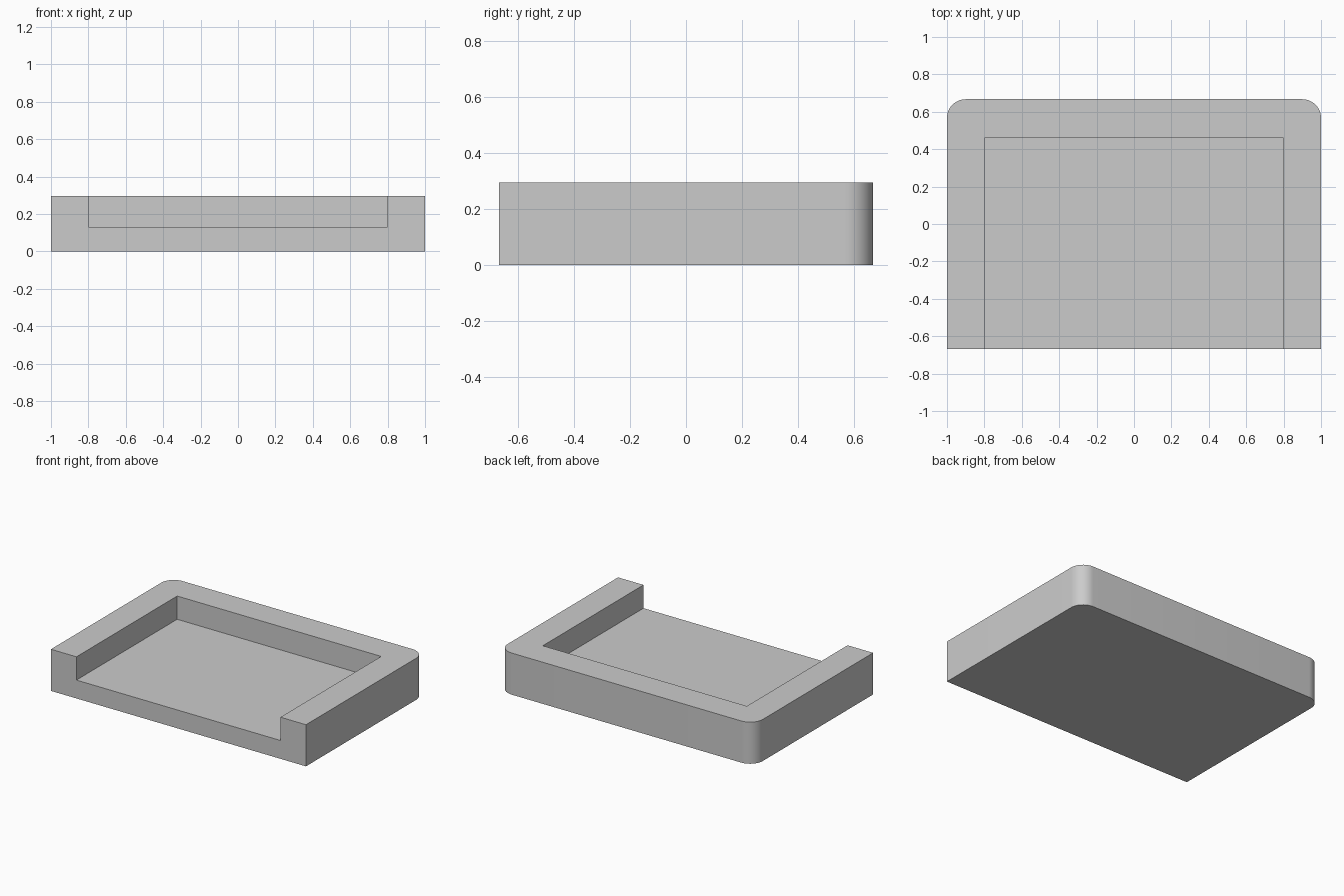
import bpy, bmesh, math

W, D, H = 1.0, 0.667, 0.295      # half width, half depth, height
RIM, FLOOR, R = 0.2, 0.13, 0.1   # rim width, recess floor height, corner radius
STEPS = 12

cube = bpy.data.objects.get("Cube")
if cube:
    bpy.data.objects.remove(cube, do_unlink=True)

grey = bpy.data.materials.new("plain grey")
grey.use_nodes = True
colour = (0.6, 0.6, 0.6, 1)
grey.diffuse_color = colour
grey.node_tree.nodes["Principled BSDF"].inputs["Base Color"].default_value = colour


def prism(name, outline, z0, z1):
    """Extrude a flat outline from z0 up to z1."""
    bm = bmesh.new()
    base = bm.faces.new([bm.verts.new((x, y, z0)) for x, y in outline])
    top = bmesh.ops.extrude_face_region(bm, geom=[base])["geom"]
    verts = [v for v in top if isinstance(v, bmesh.types.BMVert)]
    bmesh.ops.translate(bm, verts=verts, vec=(0, 0, z1 - z0))
    bmesh.ops.recalc_face_normals(bm, faces=bm.faces)
    mesh = bpy.data.meshes.new(name)
    bm.to_mesh(mesh)
    bm.free()
    mesh.materials.append(grey)
    obj = bpy.data.objects.new(name, mesh)
    bpy.context.collection.objects.link(obj)
    return obj


# Tray block: square front corners, rounded back corners
right_arc = [(W - R + R * math.cos(a), D - R + R * math.sin(a))
             for a in (math.pi / 2 * i / STEPS for i in range(STEPS + 1))]
left_arc = [(-x, y) for x, y in reversed(right_arc)]
tray = prism("tray", [(-W, -D), (W, -D)] + right_arc + left_arc, 0, H)

# Recess open at the top and front
w, back, front = W - RIM, D - RIM - 0.006, -D - RIM
cutter = prism("recess_cutter", [(-w, front), (w, front), (w, back), (-w, back)],
               FLOOR, H + RIM)
cutter.hide_render = True
cutter.hide_viewport = True

cut = tray.modifiers.new("recess", "BOOLEAN")
cut.operation = "DIFFERENCE"
cut.solver = "EXACT"
cut.object = cutter

# Apply the cut, then smooth only the rounded corners
bpy.ops.object.select_all(action="DESELECT")
tray.select_set(True)
bpy.context.view_layer.objects.active = tray
bpy.ops.object.modifier_apply(modifier=cut.name)
bpy.data.objects.remove(cutter, do_unlink=True)
bpy.ops.object.shade_smooth_by_angle(angle=math.radians(30))
